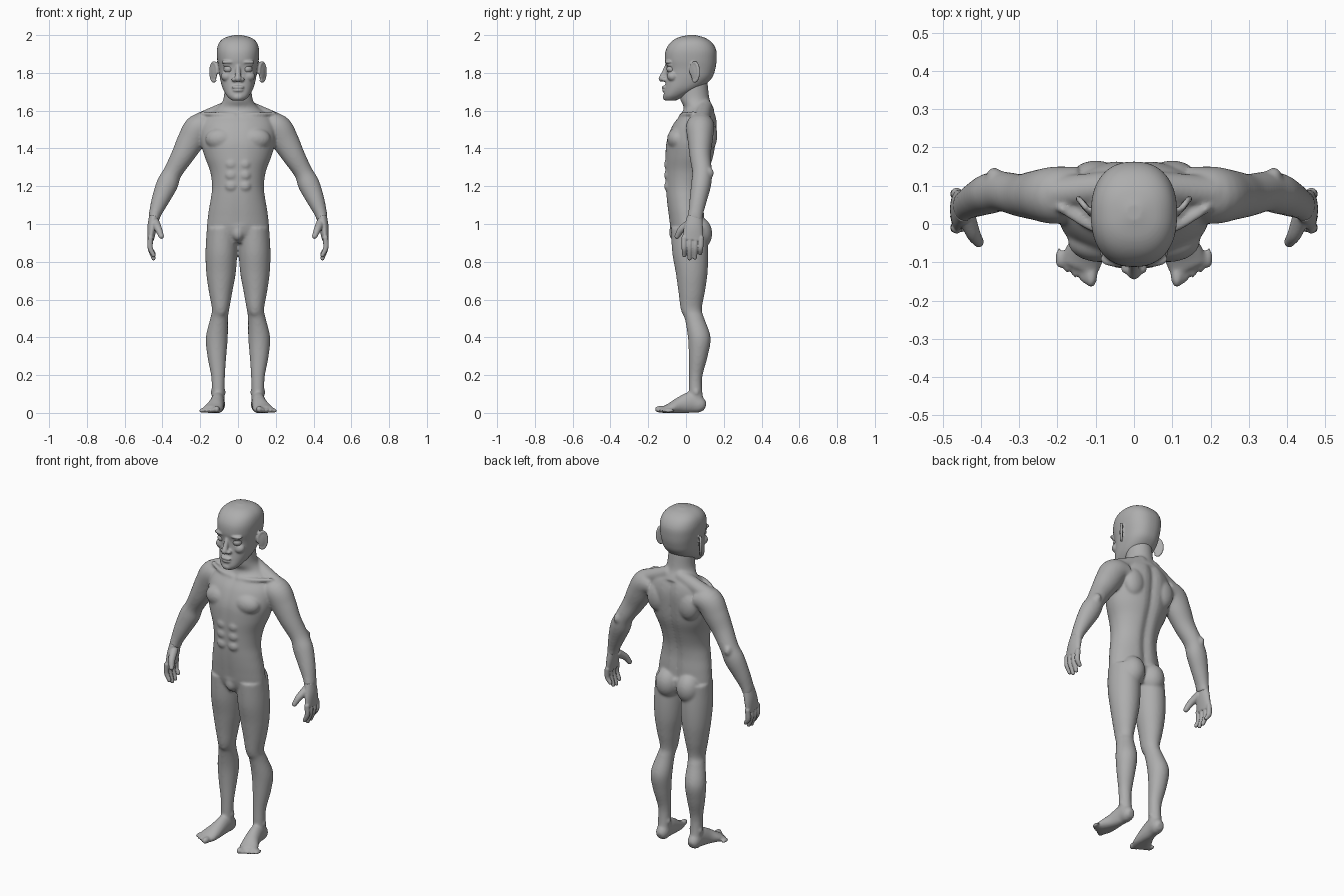
import bpy, bmesh, math
from mathutils import Vector, Matrix

cube = bpy.data.objects.get("Cube")
if cube:
    bpy.data.objects.remove(cube, do_unlink=True)

X, Y, Z = Vector((1, 0, 0)), Vector((0, 1, 0)), Vector((0, 0, 1))

skin = bpy.data.materials.new("grey clay")
skin.use_nodes = True
GREY = (0.42, 0.42, 0.42, 1)
skin.diffuse_color = GREY
skin.node_tree.nodes["Principled BSDF"].inputs["Base Color"].default_value = GREY


def smooth_path(rows, steps=6):
    """Catmull-Rom resampling of section rows (any number of columns)."""
    rows = [Vector(r) for r in rows]
    out = []
    for i in range(len(rows) - 1):
        b, c = rows[i], rows[i + 1]
        a = rows[i - 1] if i else b * 2 - c
        d = rows[i + 2] if i + 2 < len(rows) else c * 2 - b
        for k in range(steps):
            t = k / steps
            out.append((b * 2 + (c - a) * t + (a * 2 - b * 5 + c * 4 - d) * t * t
                        + (b * 3 - a - c * 3 + d) * t ** 3) / 2)
    return out + [rows[-1]]


def loft(bm, rows, ref=Y, level=False, power=2.0, sides=32):
    """Skin elliptical sections (x, y, z, radius a, radius b) into a closed shell."""
    path = smooth_path(rows)
    centres = [Vector(p[:3]) for p in path]
    rings = []
    for i, p in enumerate(path):
        tangent = centres[min(i + 1, len(path) - 1)] - centres[max(i - 1, 0)]
        u = ref.cross(tangent).normalized()
        v = tangent.cross(u).normalized()
        if level:
            u, v = X, Y
        ring = []
        for k in range(sides):
            a = math.tau * k / sides
            c, s = math.cos(a), math.sin(a)
            c = math.copysign(abs(c) ** (2 / power), c)
            s = math.copysign(abs(s) ** (2 / power), s)
            ring.append(bm.verts.new(centres[i] + u * c * p[3] + v * s * p[4]))
        rings.append(ring)
    for low, high in zip(rings, rings[1:]):
        for k in range(sides):
            n = (k + 1) % sides
            bm.faces.new((low[k], low[n], high[n], high[k]))
    bm.faces.new(rings[0][::-1])
    bm.faces.new(rings[-1])
    return [v for ring in rings for v in ring]


def stack(bm, rows, power=2.0):
    """Horizontal sections given as (z, half width, front y, back y)."""
    return loft(bm, [(0, (f + b) / 2, z, w, (b - f) / 2) for z, w, f, b in rows],
                level=True, power=power, sides=48)


def ball(bm, centre, radii, turn=0.0):
    m = Matrix.Translation(centre) @ Matrix.Rotation(turn, 4, 'Z') @ Matrix.Diagonal((*radii, 1))
    return bmesh.ops.create_uvsphere(bm, u_segments=24, v_segments=16, radius=1, matrix=m)


def tube(bm, rows, ref=Y):
    """Round tube from (x, y, z, radius) rows, with rounded ends."""
    loft(bm, [(*r, r[3]) for r in rows], ref=ref, sides=16)
    for r in (rows[0], rows[-1]):
        ball(bm, r[:3], (r[3],) * 3)


def flip(bm, verts):
    for v in verts:
        v.co.x = -v.co.x


def both_sides(bm):
    copy = bmesh.ops.duplicate(bm, geom=bm.verts[:] + bm.edges[:] + bm.faces[:])
    flip(bm, [g for g in copy["geom"] if isinstance(g, bmesh.types.BMVert)])


def finish(name, bm, voxel=0, relax=0):
    bmesh.ops.recalc_face_normals(bm, faces=bm.faces)
    mesh = bpy.data.meshes.new(name)
    bm.to_mesh(mesh)
    bm.free()
    mesh.materials.append(skin)
    for p in mesh.polygons:
        p.use_smooth = True
    ob = bpy.data.objects.new(name, mesh)
    bpy.context.collection.objects.link(ob)
    if voxel:
        fuse = ob.modifiers.new("fuse", 'REMESH')
        fuse.mode, fuse.voxel_size, fuse.use_smooth_shade = 'VOXEL', voxel, True
        soft = ob.modifiers.new("soften", 'SMOOTH')
        soft.factor, soft.iterations = 0.5, relax
    return ob


# Body: paired parts first, then the central trunk
bm = bmesh.new()
# leg
loft(bm, [(.085, .015, .98, .08, .095), (.088, .022, .85, .084, .095),
          (.09, .03, .74, .078, .084), (.092, .03, .64, .062, .07),
          (.092, .028, .55, .046, .056), (.1, .045, .5, .047, .052),
          (.112, .07, .4, .058, .06), (.112, .065, .3, .05, .05),
          (.106, .052, .2, .037, .036), (.105, .05, .13, .034, .035),
          (.105, .055, .05, .034, .04)], level=True)
ball(bm, (.09, -.004, .55), (.028, .022, .038))
for side in (-1, 1):
    ball(bm, (.105 + side * .03, .055, .11), (.012, .014, .016))
# foot and toes, flat on the ground
foot = loft(bm, [(.103, .102, .03, .02, .02), (.104, .078, .04, .042, .035),
                 (.107, .03, .055, .056, .036), (.115, -.03, .04, .045, .042),
                 (.13, -.08, .024, .03, .052), (.142, -.115, .016, .02, .05)], ref=X)
for v in foot:
    v.co.z = max(v.co.z, 0)
for i in range(5):
    r = .019 if i == 0 else .014 - i * .0007
    ball(bm, (.112 + .021 * i, -.138 + .012 * i, r), (r * .85, .03, r))
# arm
loft(bm, [(.14, .08, 1.52, .055, .07), (.205, .075, 1.51, .075, .075),
          (.25, .075, 1.44, .072, .066), (.295, .075, 1.36, .06, .056),
          (.345, .085, 1.275, .05, .052), (.375, .08, 1.21, .057, .053),
          (.41, .065, 1.13, .047, .046), (.437, .052, 1.06, .034, .04),
          (.447, .045, 1.02, .028, .042)])
ball(bm, (.365, .122, 1.27), (.022, .026, .03))
# muscle masses
tube(bm, [(.04, .1, 1.62, .04), (.2, .08, 1.545, .045)])
tube(bm, [(.02, -.025, 1.575, .012), (.1, -.012, 1.58, .012), (.19, .04, 1.585, .012)])
ball(bm, (.088, -.045, 1.45), (.085, .055, .06))
ball(bm, (.1, .12, 1.47), (.065, .046, .085))
ball(bm, (.068, .065, .95), (.07, .074, .088))
for row in range(3):
    ball(bm, (.036, -.098, 1.2 + .058 * row), (.03, .018, .027))
both_sides(bm)
# trunk and neck
trunk = stack(bm, [(.9, .12, -.05, .08), (.96, .162, -.08, .1), (1.05, .158, -.095, .1),
                   (1.13, .145, -.105, .096), (1.2, .137, -.11, .103), (1.28, .148, -.112, .125),
                   (1.36, .178, -.112, .15), (1.44, .198, -.105, .162), (1.52, .195, -.075, .168),
                   (1.575, .165, -.035, .16), (1.615, .11, -.012, .145), (1.66, .078, -.03, .125),
                   (1.74, .07, -.035, .115), (1.8, .065, -.03, .11)])
for v in trunk:  # spine and breastbone grooves
    if 1 < v.co.z < 1.6:
        v.co.y -= (.016 if v.co.y > 0 else -.005) * math.exp(-(v.co.x / .025) ** 2)
ball(bm, (0, -.06, .955), (.032, .03, .045))
finish("body", bm, .007, 8)

# Head with ears and face
bm = bmesh.new()
out = Vector((.63, .77, 0))
ear = Vector((.128, .046, 1.805))
ball(bm, ear, (.009, .028, .05), turn=-.68)
tube(bm, [(*(ear + out * .026 * math.cos(a) + Z * .05 * math.sin(a)), .008)
          for a in (math.tau * k / 12 - 2 for k in range(11))], ref=out.cross(Z))
ball(bm, (.047, -.092, 1.857), (.042, .02, .011))
ball(bm, (.058, -.07, 1.782), (.032, .03, .028))
ball(bm, (.05, -.083, 1.84), (.031, .019, .007))
ball(bm, (.05, -.08, 1.799), (.029, .018, .006))
ball(bm, (.02, -.113, 1.765), (.015, .018, .012))
both_sides(bm)
stack(bm, [(1.655, .035, -.112, -.05), (1.68, .06, -.118, 0), (1.72, .082, -.113, .08),
           (1.77, .095, -.106, .135), (1.82, .102, -.104, .155), (1.87, .11, -.112, .162),
           (1.92, .112, -.107, .16), (1.96, .1, -.083, .138), (1.986, .07, -.045, .1),
           (2, .02, .01, .05)], power=2.35)
tube(bm, [(0, -.1, 1.84, .011), (0, -.115, 1.8, .014), (0, -.127, 1.77, .018)])
ball(bm, (0, -.115, 1.724), (.034, .014, .009))
ball(bm, (0, -.113, 1.708), (.029, .014, .009))
ball(bm, (0, -.105, 1.672), (.03, .018, .019))
finish("head", bm, .005, 3)

# Eyes and hands
for side, sign in (("left", 1), ("right", -1)):
    bm = bmesh.new()
    ball(bm, (sign * .05, -.077, 1.82), (.026, .026, .022))
    finish(side + "_eye", bm)

    bm = bmesh.new()
    loft(bm, [(.445, .046, 1.04, .026, .04), (.455, .04, .98, .025, .05),
              (.463, .034, .915, .017, .056)])
    for i, tip in enumerate((.835, .818, .822, .845)):
        y = -.01 + .03 * i
        tube(bm, [(.463, y, .925, .015), (.465, y * .97, .875, .014), (.447, y * .94, tip, .011)])
    tube(bm, [(.437, .02, 1.005, .023), (.42, -.025, .97, .019), (.406, -.047, .935, .014)])
    if sign < 0:
        flip(bm, bm.verts)
    finish(side + "_hand", bm, .004, 2)
